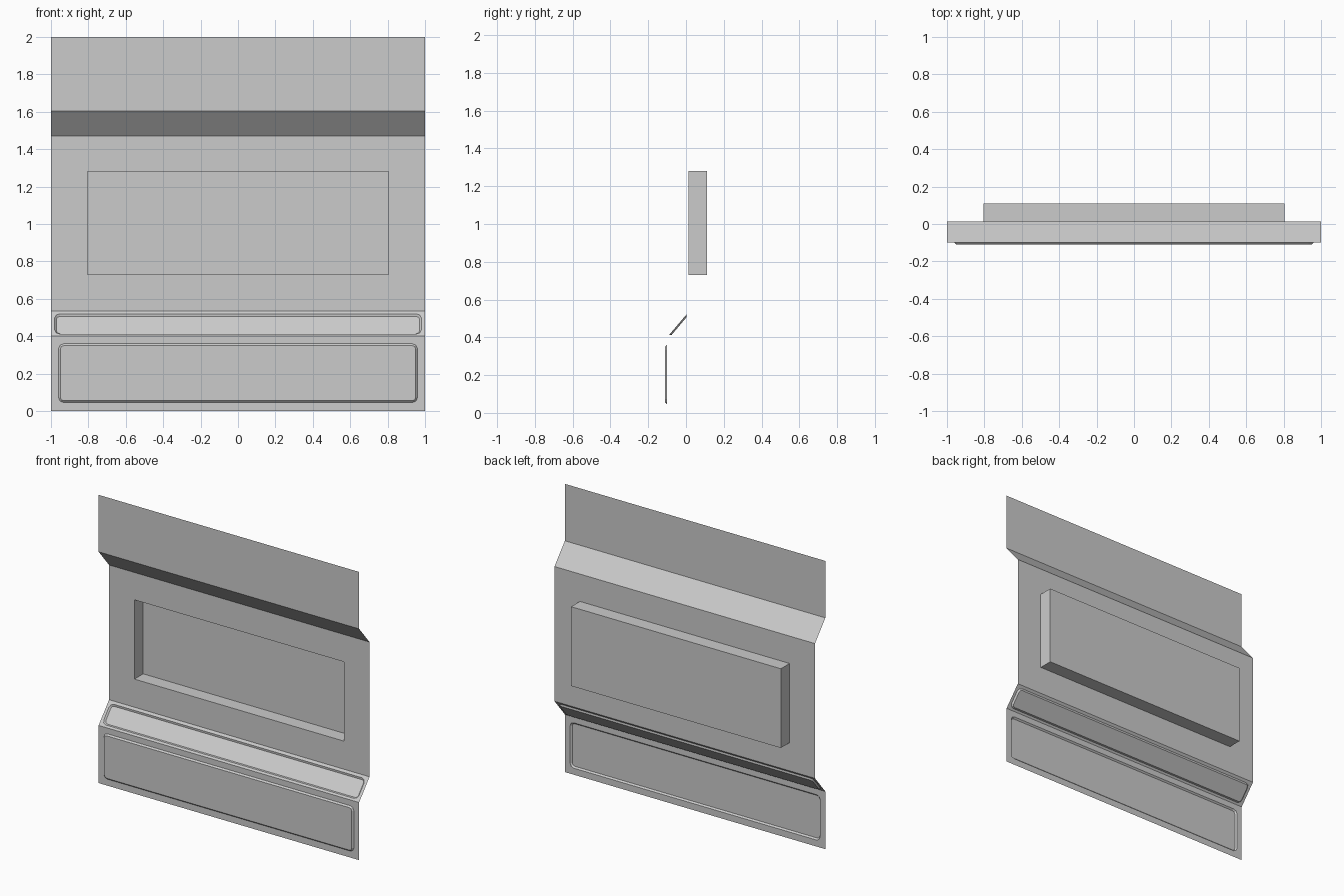
import bpy
import bmesh
from math import sin, cos, pi
from mathutils import Vector

cube = bpy.data.objects.get("Cube")
if cube:
    bpy.data.objects.remove(cube, do_unlink=True)

# One plain grey for the whole sheet
grey = bpy.data.materials.new("plain_grey")
grey.use_nodes = True
colour = (0.6, 0.6, 0.6, 1)
grey.diffuse_color = colour
grey.node_tree.nodes["Principled BSDF"].inputs["Base Color"].default_value = colour


def rounded_corners(half, low, high, radius, steps):
    """Four arcs of (x, v) points, counter-clockwise from the lower left."""
    corners = []
    for i, (sx, v, sv) in enumerate([(-1, low, 1), (1, low, 1), (1, high, -1), (-1, high, -1)]):
        cx, cv = sx * (half - radius), v + sv * radius
        start = pi + i * pi / 2
        angles = [start + pi / 2 * k / steps for k in range(steps + 1)] if steps else []
        corners.append([(cx + radius * cos(a), cv + radius * sin(a)) for a in angles]
                       or [(sx * half, v)])
    return corners


def sheet_panel(name, bottom, top, inset=None):
    """Flat strip between two (y, z) profile points, with an optional pressed area."""
    base, end = Vector((0, *bottom)), Vector((0, *top))
    along = (end - base).normalized()
    normal = Vector((1, 0, 0)).cross(along)
    bm = bmesh.new()

    def vert(x, v, depth=0):
        return bm.verts.new(base + along * v + normal * depth + Vector((x, 0, 0)))

    length = (end - base).length
    outer = [vert(x, v) for x, v in [(-1, 0), (1, 0), (1, length), (-1, length)]]
    if inset is None:
        bm.faces.new(outer)
    else:
        half, z_low, z_high, radius, steps, depth, taper = inset
        low, high = [(z - base.z) / along.z for z in (z_low, z_high)]
        rim = [[vert(*p) for p in arc]
               for arc in rounded_corners(half, low, high, radius, steps)]
        cap = [vert(*p, depth) for arc in rounded_corners(
            half - taper, low + taper, high - taper, max(radius - taper, 0), steps) for p in arc]
        # Frame around the pressed area
        for i in range(4):
            j = (i + 1) % 4
            for a, b in zip(rim[i], rim[i][1:]):
                bm.faces.new((outer[i], b, a))
            bm.faces.new((outer[i], outer[j], rim[j][0], rim[i][-1]))
        # Walls and floor of the pressed area
        loop = [v for arc in rim for v in arc]
        for i in range(len(loop)):
            j = (i + 1) % len(loop)
            bm.faces.new((loop[i], loop[j], cap[j], cap[i]))
        bm.faces.new(cap)

    mesh = bpy.data.meshes.new(name)
    bm.to_mesh(mesh)
    bm.free()
    mesh.materials.append(grey)
    obj = bpy.data.objects.new(name, mesh)
    bpy.context.collection.objects.link(obj)


# Folded side profile as (y, z), from the floor up
front, back = -0.10, 0.014
profile = [(front, 0), (front, 0.40), (back, 0.535),
           (back, 1.47), (front, 1.605), (front, 2.0)]

# Inset: half width, low z, high z, corner radius, corner steps, depth, taper
panels = [
    ("lower_panel", (0.96, 0.045, 0.36, 0.028, 2, 0.01, 0.01)),
    ("sloped_ledge", (0.98, 0.412, 0.52, 0.028, 2, -0.01, 0.01)),
    ("recessed_middle_panel", (0.805, 0.73, 1.28, 0, 0, -0.096, 0)),
    ("sloped_overhang", None),
    ("upper_panel", None),
]
for (name, inset), low_point, high_point in zip(panels, profile, profile[1:]):
    sheet_panel(name, low_point, high_point, inset)
